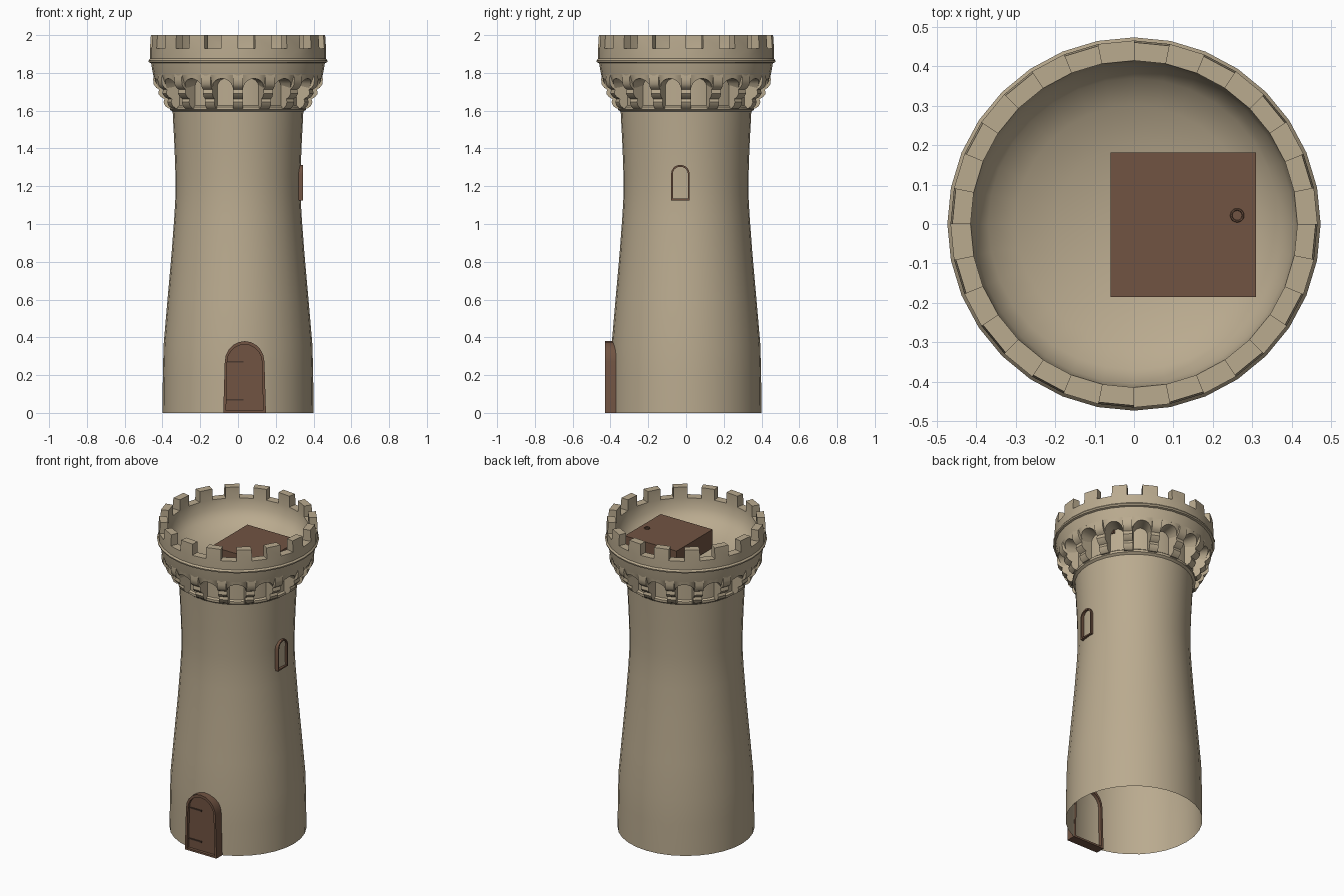
import bpy, bmesh, math
from math import sin, cos, pi, sqrt

if "Cube" in bpy.data.objects:
    bpy.data.objects.remove(bpy.data.objects["Cube"])

def material(name, rgb):
    m = bpy.data.materials.new(name)
    m.diffuse_color = (*rgb, 1)
    m.use_nodes = True
    m.node_tree.nodes["Principled BSDF"].inputs["Base Color"].default_value = m.diffuse_color
    return m

STONE = material("sandstone", (0.49, 0.405, 0.275))
WOOD = material("brown wood", (0.165, 0.088, 0.055))
IRON = material("dark iron", (0.07, 0.04, 0.028))

def finish(bm, name, mat, recalc=True, angle=35):
    bmesh.ops.remove_doubles(bm, verts=bm.verts, dist=1e-5)
    if recalc:
        bmesh.ops.recalc_face_normals(bm, faces=bm.faces)
    me = bpy.data.meshes.new(name)
    bm.to_mesh(me)
    bm.free()
    ob = bpy.data.objects.new(name, me)
    bpy.context.collection.objects.link(ob)
    me.materials.append(mat)
    bpy.ops.object.select_all(action='DESELECT')
    ob.select_set(True)
    bpy.context.view_layer.objects.active = ob
    bpy.ops.object.shade_smooth_by_angle(angle=math.radians(angle))
    return ob

def lathe(bm, profile, n=32):
    rings = [[bm.verts.new((r * cos(2*pi*j/n), r * sin(2*pi*j/n), z)) for j in range(n)]
             for r, z in profile]
    return [[bm.faces.new((a[j], a[(j+1) % n], b[(j+1) % n], b[j])) for j in range(n)]
            for a, b in zip(rings, rings[1:])]

def box(name, mat, lo, hi):
    bm = bmesh.new()
    bmesh.ops.create_cube(bm, size=1)
    for v in bm.verts:
        v.co = [(l + h) / 2 + c * (h - l) for c, l, h in zip(v.co, lo, hi)]
    return finish(bm, name, mat)

# Shaft: hollow, open at the bottom
bm = bmesh.new()
lathe(bm, [(.40, 0), (.398, .2), (.394, .36), (.375, .58), (.352, .84), (.337, 1.04),
           (.331, 1.15), (.331, 1.25), (.336, 1.4), (.346, 1.595),
           (.36, 1.605), (.36, 1.62), (.35, 1.628), (.35, 1.80)])
finish(bm, "tower_shaft", STONE, False)

# Parapet with moulding, bowl-shaped roof floor and merlons on every other segment
bm = bmesh.new()
strips = lathe(bm, [(.35, 1.785), (.448, 1.785), (.455, 1.82), (.460, 1.852), (.472, 1.856),
                    (.474, 1.865), (.466, 1.875), (.466, 1.93), (.415, 1.93),
                    (.405, 1.87), (.37, 1.82), (.30, 1.78), (.20, 1.75), (.10, 1.735), (0, 1.73)])
tops = [f for j, f in enumerate(strips[7]) if j % 2]
new = bmesh.ops.extrude_discrete_faces(bm, faces=tops)["faces"]
for f in new:
    for v in f.verts:
        v.co.z = 2.0
        if math.hypot(v.co.x, v.co.y) > .44:
            v.co.x *= .99
            v.co.y *= .99
finish(bm, "parapet", STONE, False)

# Arches between the corbels: outer face and soffit
bm = bmesh.new()
BAYS, N = 16, 14
half = pi / BAYS
for k in range(BAYS):
    rows = []
    for i in range(N + 1):
        t = -half + 2 * half * i / N
        z = 1.71 + .06 * sqrt(max(0, 1 - (t / .135) ** 2))
        a = (2 * k + 1) * half + t
        r = .445 - max(0, 1.765 - z) * .55
        rows.append([bm.verts.new((q * cos(a), q * sin(a), h))
                     for q, h in ((.345, z), (r, z), (.448, 1.79))])
    for p, q in zip(rows, rows[1:]):
        for m in (0, 1):
            bm.faces.new((p[m], q[m], q[m+1], p[m+1]))
finish(bm, "corbel_arches", STONE, False)

# Scrolled corbels
PROFILE = [(.34, 1.612), (.368, 1.612), (.386, 1.625), (.394, 1.645), (.389, 1.662),
           (.408, 1.672), (.422, 1.690), (.418, 1.712), (.434, 1.722), (.447, 1.740),
           (.449, 1.765), (.447, 1.795), (.34, 1.795)]
bm = bmesh.new()
for k in range(BAYS):
    a = 2 * k * half
    sides = [[bm.verts.new((r * cos(a) - s * sin(a), r * sin(a) + s * cos(a), z))
              for r, z in PROFILE] for s in (-.027, .027)]
    n = len(PROFILE)
    for i in range(n):
        j = (i + 1) % n
        bm.faces.new((sides[0][i], sides[0][j], sides[1][j], sides[1][i]))
    bm.faces.new(sides[0])
    bm.faces.new(sides[1])
finish(bm, "corbels", STONE)

# Arched outline in (u, z): straight sides and a rounded top
def arch(w_base, w_top, z0, spring, top, n=10):
    pts = [(-w_base, z0)]
    pts += [(-w_top * cos(pi*i/n), spring + (top - spring) * sin(pi*i/n)) for i in range(n + 1)]
    return pts + [(w_base, z0)]

# Hollow frame between two outlines; place maps (u, z, depth) to a point
def frame(name, outer, inner, d0, d1, place):
    bm = bmesh.new()
    loops = [[bm.verts.new(place(u, z, d)) for u, z in pts]
             for pts, d in ((outer, d0), (outer, d1), (inner, d1), (inner, d0))]
    n = len(outer)
    for k in range(4):
        a, b = loops[k], loops[(k + 1) % 4]
        for i in range(n):
            j = (i + 1) % n
            bm.faces.new((a[i], a[j], b[j], b[i]))
    return finish(bm, name, WOOD)

# Door: frame, recessed panel and two strap hinges
def on_front(u, z, d):
    return (.035 + u, -d, z)
inner = arch(.098, .092, .012, .27, .362)
frame("door_frame", arch(.113, .105, 0, .27, .38), inner, .37, .43, on_front)
bm = bmesh.new()
bm.faces.new([bm.verts.new(on_front(u, z, .412)) for u, z in inner])
finish(bm, "door_panel", WOOD)
for z in (.07, .27):
    box("door_hinge", IRON, (-.06, -.418, z - .004), (.03, -.411, z + .004))

# Window frame on the right side
frame("window_frame", arch(.049, .049, 1.125, 1.265, 1.313),
      arch(.040, .040, 1.134, 1.265, 1.303), .315, .343,
      lambda u, z, d: (d, -.03 + u, z))

# Trapdoor with a ring handle
box("trapdoor", WOOD, (-.06, -.185, 1.745), (.31, .182, 1.865))
bpy.ops.mesh.primitive_torus_add(major_radius=.015, minor_radius=.003, major_segments=20,
                                 minor_segments=6, location=(.262, .022, 1.867))
ring = bpy.context.object
ring.name = "trapdoor_ring"
ring.data.materials.append(WOOD)
bpy.ops.object.shade_smooth_by_angle(angle=math.radians(60))
